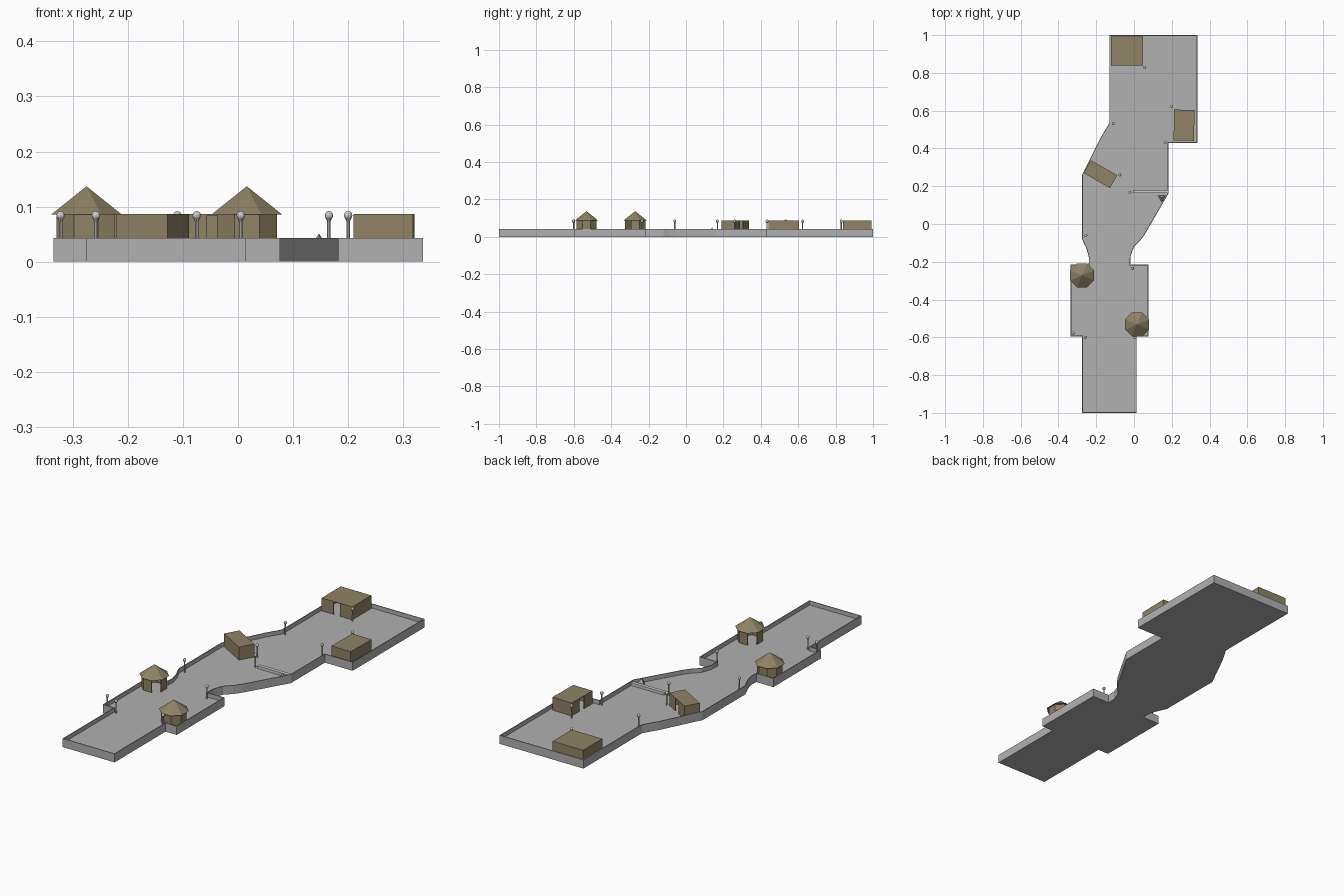
import bpy, bmesh
from math import cos, sin, pi, radians
from mathutils import Vector

if "Cube" in bpy.data.objects:
    bpy.data.objects.remove(bpy.data.objects["Cube"])


def material(name, r, g, b):
    m = bpy.data.materials.new(name)
    m.diffuse_color = (r, g, b, 1)
    m.use_nodes = True
    m.node_tree.nodes["Principled BSDF"].inputs["Base Color"].default_value = m.diffuse_color
    return m


tan = material("tan_clay", 0.28, 0.225, 0.13)
stone = material("dark_stone", 0.44, 0.44, 0.44)


def finish(name, bm, mat=None):
    bmesh.ops.recalc_face_normals(bm, faces=bm.faces)
    me = bpy.data.meshes.new(name)
    bm.to_mesh(me)
    bm.free()
    ob = bpy.data.objects.new(name, me)
    bpy.context.collection.objects.link(ob)
    if mat:
        me.materials.append(mat)
    return ob


def inset(pts, t, closed):
    """Mitred offset of a counter-clockwise path to its left."""
    n, out = len(pts), []
    for i, p in enumerate(pts):
        a = pts[i - 1] if closed or i > 0 else None
        b = pts[(i + 1) % n] if closed or i < n - 1 else None
        d1 = (p - a).normalized() if a else (b - p).normalized()
        d2 = (b - p).normalized() if b else d1
        n1, n2 = Vector((-d1.y, d1.x)), Vector((-d2.y, d2.x))
        out.append(p + (n1 + n2) * (t / (1 + n1.dot(n2))))
    return out


def wall(name, pts, t, z0, z1, closed=False, mat=None):
    pts = [Vector(p) for p in pts]
    bm = bmesh.new()
    rings = [[bm.verts.new((*o, z0)), bm.verts.new((*o, z1)),
              bm.verts.new((*i, z1)), bm.verts.new((*i, z0))]
             for o, i in zip(pts, inset(pts, t, closed))]
    n = len(rings)
    for k in range(n if closed else n - 1):
        r, s = rings[k], rings[(k + 1) % n]
        for j in range(4):
            bm.faces.new((r[j], s[j], s[(j + 1) % 4], r[(j + 1) % 4]))
    if not closed:
        bm.faces.new(rings[0])
        bm.faces.new(rings[-1])
    return finish(name, bm, mat)


def slab(name, pts, z0, z1, mat=None):
    bm = bmesh.new()
    f = bm.faces.new([bm.verts.new((*p, z0)) for p in pts])
    r = bmesh.ops.extrude_face_region(bm, geom=[f])
    top = [v for v in r["geom"] if isinstance(v, bmesh.types.BMVert)]
    bmesh.ops.translate(bm, verts=top, vec=(0, 0, z1 - z0))
    # the extrusion drops the starting face on an open sheet, so close it again
    holes = [e for e in bm.edges if e.is_boundary]
    if holes:
        bmesh.ops.holes_fill(bm, edges=holes, sides=0)
    return finish(name, bm, mat)


def cone(bm, x, y, z0, z1, r1, r2, n, rot=0.0):
    vs = bmesh.ops.create_cone(bm, cap_ends=True, segments=n, radius1=r1, radius2=r2,
                               depth=z1 - z0)["verts"]
    for v in vs:
        cx, cy = v.co.x, v.co.y
        v.co = (x + cx * cos(rot) - cy * sin(rot), y + cx * sin(rot) + cy * cos(rot),
                v.co.z + (z0 + z1) / 2)


FLOOR, RIM, TOP, PEAK = 0.022, 0.043, 0.087, 0.137

# Ground outline, floor and perimeter wall
outline = [(-0.275, -1), (0.014, -1), (0.014, -0.595), (0.076, -0.595), (0.076, -0.215),
           (-0.02, -0.215), (-0.018, -0.17), (0, -0.12), (0.035, -0.085), (0.06, -0.05),
           (0.182, 0.16), (0.182, 0.43), (0.336, 0.43), (0.336, 1), (-0.13, 1),
           (-0.13, 0.535), (-0.175, 0.46), (-0.24, 0.33), (-0.275, 0.26), (-0.275, -0.08),
           (-0.25, -0.135), (-0.238, -0.18), (-0.24, -0.215), (-0.335, -0.215),
           (-0.335, -0.595), (-0.275, -0.595)]
inner = inset([Vector(p) for p in outline], 0.002, True)
slab("floor", inner, 0, FLOOR, stone)
wall("perimeter_wall", outline, 0.004, 0, RIM, closed=True, mat=stone)


# Rectangular houses: local door side is -y, rotated into place
def house(name, cx, cy, w, d, ang):
    def place(x, y):
        return (cx + x * cos(ang) - y * sin(ang), cy + x * sin(ang) + y * cos(ang))
    g, a, b = 0.018, w / 2, d / 2
    path = [(g, -b), (a, -b), (a, b), (-a, b), (-a, -b), (-g, -b)]
    wall(name + "_walls", [place(*p) for p in path], 0.004, FLOOR, TOP - 0.003, mat=tan)
    slab(name + "_roof", [place(*p) for p in path[1:5]], TOP - 0.003, TOP, tan)


house("north_house", -0.038, 0.916, 0.17, 0.152, 0)
house("east_house", 0.265, 0.523, 0.163, 0.108, radians(-91))
house("west_house", -0.178, 0.264, 0.161, 0.078, radians(150))


# Octagonal huts: one wall side left open as the door
def hut(name, cx, cy, ang):
    r = 0.059
    ring = [(cx + r * cos(ang + pi / 8 + k * pi / 4),
             cy + r * sin(ang + pi / 8 + k * pi / 4)) for k in range(8)]
    wall(name + "_walls", ring, 0.004, FLOOR, TOP, mat=tan)
    bm = bmesh.new()
    cone(bm, cx, cy, TOP - 0.001, PEAK, 0.069, 0, 8, pi / 8)
    finish(name + "_roof", bm, tan)


hut("west_hut", -0.275, -0.272, -pi / 4)
hut("east_hut", 0.016, -0.532, 3 * pi / 4)

# Lamp posts: thin pole, collar and globe
lamps = [(0.055, 0.83), (0.2, 0.623), (0.165, 0.433), (-0.11, 0.533), (-0.075, 0.26),
         (-0.022, 0.168), (-0.255, -0.06), (-0.008, -0.235), (-0.322, -0.577),
         (-0.258, -0.6), (0.005, -0.602)]
for i, (x, y) in enumerate(lamps):
    bm = bmesh.new()
    cone(bm, x, y, FLOOR, 0.078, 0.0035, 0.003, 8)
    cone(bm, x, y, 0.073, 0.079, 0.003, 0.006, 8)
    globe = bmesh.ops.create_uvsphere(bm, u_segments=10, v_segments=6, radius=0.008)["verts"]
    bmesh.ops.translate(bm, verts=globe, vec=(x, y, 0.084))
    finish(f"lamp_post_{i + 1}", bm)

# Low barrier across the passage and small corner marker
slab("barrier", [(-0.005, 0.163), (0.18, 0.163), (0.18, 0.181), (-0.005, 0.181)], FLOOR, 0.036)
bm = bmesh.new()
cone(bm, 0.147, 0.14, FLOOR, 0.051, 0.024, 0, 3, radians(180))
finish("corner_marker", bm, stone)
